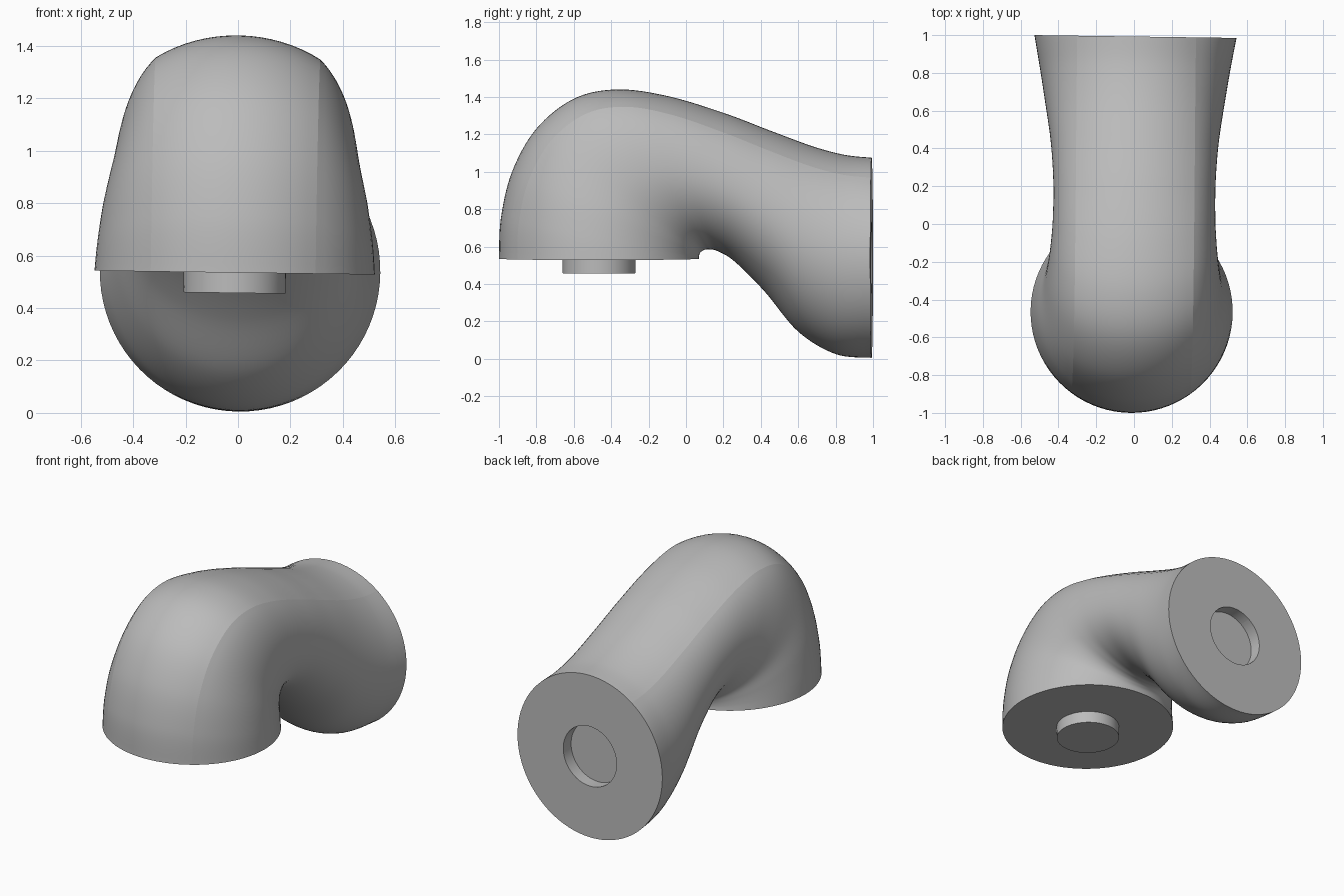
import bpy, bmesh, math
from mathutils import Vector, Matrix

cube = bpy.data.objects.get("Cube")
if cube:
    bpy.data.objects.remove(cube, do_unlink=True)

R = 0.535            # radius of both round ends
SEG = 80             # points around a section
CREASE = 8           # steps from the crown to the crease
STEPS = 8            # rings between two stations

# Stations along the bend: outer y, z, inner y, z, half width
STATIONS = [
    (-1.0, .535, .07, .535, .535), (-.99, .75, .07, .55, .525),
    (-.93, 1.0, .075, .565, .505), (-.8, 1.23, .085, .575, .475),
    (-.6, 1.39, .1, .583, .455), (-.37, 1.44, .125, .585, .44),
    (-.1, 1.405, .17, .575, .43), (.2, 1.315, .26, .52, .43),
    (.45, 1.22, .42, .36, .445), (.68, 1.135, .6, .145, .475),
    (.85, 1.09, .8, .025, .505), (.9925, 1.075, .9925, .005, .535)]

grey = bpy.data.materials.new("plain grey")
grey.use_nodes = True
colour = (0.5, 0.5, 0.5, 1)
grey.diffuse_color = colour
grey.node_tree.nodes["Principled BSDF"].inputs["Base Color"].default_value = colour

# Slight twist shared by all parts
pivot = Vector((0, 0, .54))
POSE = (Matrix.Translation(pivot + Vector((-.006, 0, 0)))
        @ Matrix.Rotation(math.radians(-.8), 4, 'Z')
        @ Matrix.Rotation(math.radians(.8), 4, 'Y')
        @ Matrix.Translation(-pivot))


def finish(name, bm):
    bmesh.ops.recalc_face_normals(bm, faces=bm.faces)
    bm.transform(POSE)
    mesh = bpy.data.meshes.new(name)
    bm.to_mesh(mesh)
    bm.free()
    mesh.materials.append(grey)
    obj = bpy.data.objects.new(name, mesh)
    bpy.context.collection.objects.link(obj)
    bpy.ops.object.select_all(action='DESELECT')
    obj.select_set(True)
    bpy.context.view_layer.objects.active = obj
    bpy.ops.object.shade_smooth_by_angle(angle=math.radians(35))


def spline(i, t):
    """Catmull-Rom blend of the stations."""
    last = len(STATIONS) - 1
    a, b, c, d = (STATIONS[min(max(k, 0), last)] for k in range(i - 1, i + 3))
    return [q + .5 * t * (r - p + t * (2 * p - 5 * q + 4 * r - s
            + t * (3 * (q - r) + s - p))) for p, q, r, s in zip(a, b, c, d)]


def section(oy, oz, iy, iz, w):
    """Round crown, pinched sides and elliptical underside."""
    outer, inner = Vector((0, oy, oz)), Vector((0, iy, iz))
    half = (outer - inner).length / 2
    up = (outer - inner).normalized()
    edge = 2 * math.pi * CREASE / SEG
    x0, d0 = R * math.sin(edge), R * (1 - math.cos(edge))
    points = []
    for k in range(SEG):
        a = 2 * math.pi * k / SEG
        x, depth = R * math.sin(a), R * (1 - math.cos(a))
        side = math.copysign(1, x)
        if math.cos(a) < 0:
            x, depth = w * math.sin(a), half * (1 - math.cos(a))
        elif depth > d0:
            x = side * (x0 + (w - x0) * (abs(x) - x0) / (R - x0))
            depth = d0 + (half - d0) * (depth - d0) / (R - d0)
        points.append(outer - up * depth + Vector((x, 0, 0)))
    return points


# Bent body, ending in a shallow round socket
bm = bmesh.new()
loops = [section(*spline(i, s / STEPS))
         for i in range(len(STATIONS) - 1) for s in range(STEPS)]
loops.append(section(*STATIONS[-1]))
back = STATIONS[-1][0]
for y in (back, back - .08):
    loops.append([Vector((.197 * math.sin(2 * math.pi * k / SEG), y,
                          .54 + .197 * math.cos(2 * math.pi * k / SEG)))
                  for k in range(SEG)])
rings = [[bm.verts.new(p) for p in loop] for loop in loops]
for a, b in zip(rings, rings[1:]):
    for k in range(SEG):
        n = (k + 1) % SEG
        bm.faces.new((a[k], a[n], b[n], b[k]))
    for k in (CREASE, SEG - CREASE):
        bm.edges.get((a[k], b[k])).smooth = False
bm.faces.new(rings[0])
bm.faces.new(rings[-1])
finish("elbow_body", bm)

# Round peg under the front end
bm = bmesh.new()
bmesh.ops.create_cone(bm, cap_ends=True, segments=64, radius1=.195, radius2=.195,
                      depth=.08, matrix=Matrix.Translation((0, -.465, .4975)))
finish("peg", bm)
